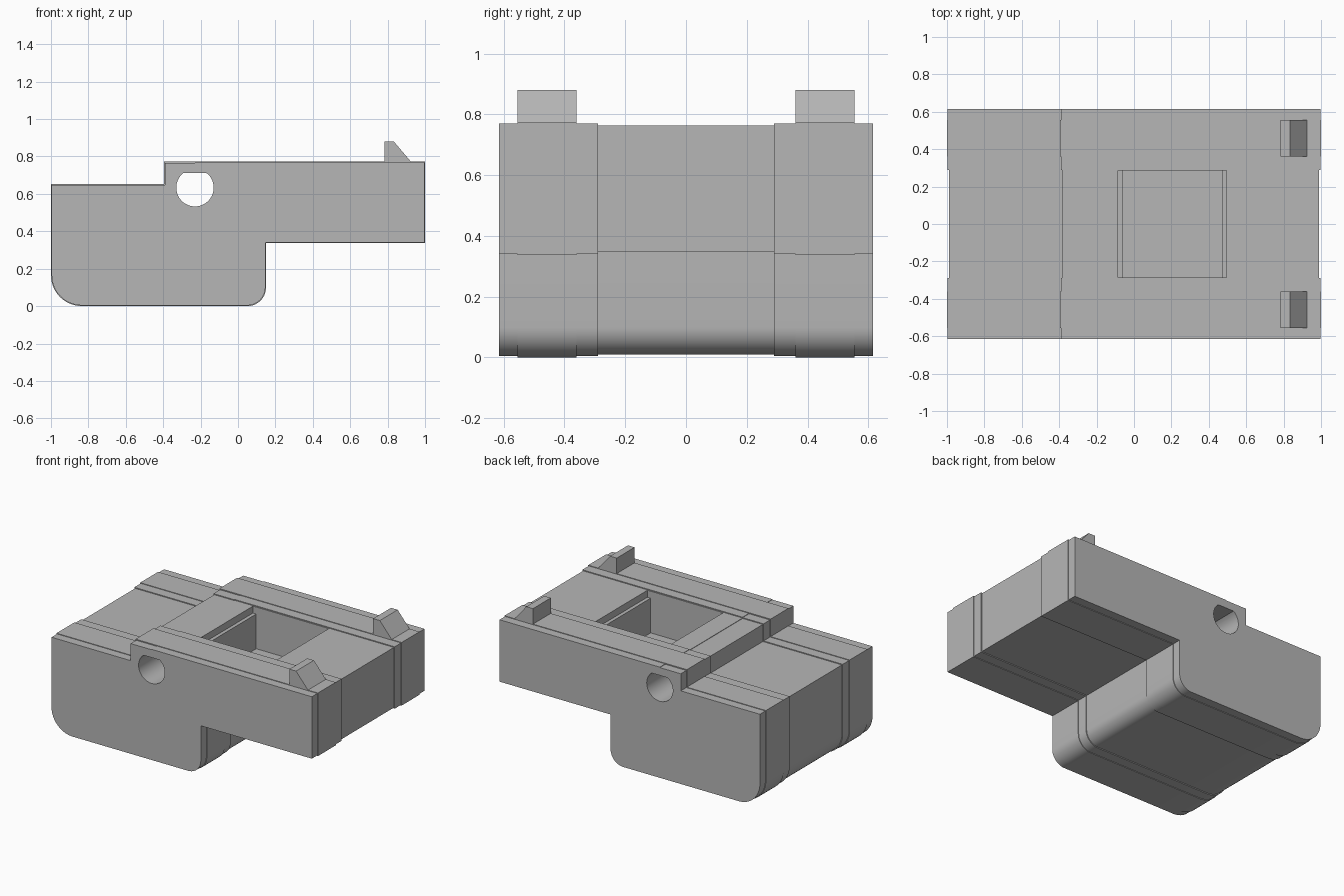
import bpy
import bmesh
from math import sin, cos, pi, radians

if "Cube" in bpy.data.objects:
    bpy.data.objects.remove(bpy.data.objects["Cube"], do_unlink=True)

grey = bpy.data.materials.new("plain grey")
grey.use_nodes = True
GREY = (0.47, 0.47, 0.47, 1)
grey.diffuse_color = GREY
grey.node_tree.nodes["Principled BSDF"].inputs["Base Color"].default_value = GREY


def arc(cx, cz, r, start, end, steps=12):
    angles = [radians(start + (end - start) * i / steps) for i in range(steps + 1)]
    return [(cx + r * cos(a), cz + r * sin(a)) for a in angles]


def extrude_profile(name, points, y0, y1):
    """Extrude an x-z outline between two y positions."""
    bm = bmesh.new()
    face = bm.faces.new([bm.verts.new((x, y0, z)) for x, z in points])
    result = bmesh.ops.extrude_face_region(bm, geom=[face])
    moved = [v for v in result["geom"] if isinstance(v, bmesh.types.BMVert)]
    bmesh.ops.translate(bm, verts=moved, vec=(0, y1 - y0, 0))
    bmesh.ops.recalc_face_normals(bm, faces=bm.faces)
    mesh = bpy.data.meshes.new(name)
    bm.to_mesh(mesh)
    bm.free()
    mesh.materials.append(grey)
    obj = bpy.data.objects.new(name, mesh)
    bpy.context.collection.objects.link(obj)
    return obj


def select(obj):
    bpy.ops.object.select_all(action="DESELECT")
    obj.select_set(True)
    bpy.context.view_layer.objects.active = obj


def cut(obj, cutter):
    mod = obj.modifiers.new("cut", "BOOLEAN")
    mod.operation = "DIFFERENCE"
    mod.solver = "EXACT"
    mod.object = cutter
    select(obj)
    bpy.ops.object.modifier_apply(modifier=mod.name)


def body_outline(d, drop):
    """Stepped side outline, inset by d; drop lowers the top behind the hole."""
    top = 0.773 - d
    low = [(-1 + d, 0.652 - d), (-0.395 + d, 0.652 - d), (-0.395 + d, top - drop)]
    step = [(-0.23, top - drop), (-0.23, top)] if drop else []
    right = [(1 - d, top), (1 - d, 0.337 + d), (0.15 - d, 0.337 + d)]
    return (low + step + right
            + arc(0.05, 0.1, 0.1 - d, 0, -90)
            + arc(-0.835, 0.165, 0.165 - d, -90, -180))


# Cutters: flat-topped cross hole and stepped pocket
hole = [(x, min(z, 0.712)) for x, z in arc(-0.23, 0.633, 0.1, 0, 352.5, 47)]
hole_cutter = extrude_profile("hole_cutter", hole, -0.8, 0.8)
pocket = [(-0.085, 0.9), (-0.085, 0.715), (-0.06, 0.715), (-0.06, 0.475),
          (0.47, 0.475), (0.47, 0.715), (0.495, 0.715), (0.495, 0.9)]
pocket_cutter = extrude_profile("pocket_cutter", pocket, -0.285, 0.285)

# Centre block with the pocket
centre = extrude_profile("centre_block", body_outline(0.010, 0.003), -0.29, 0.29)
cut(centre, pocket_cutter)
slabs = [centre]

# Side slabs and hooks, mirrored left and right of the centre
for side, s in (("front", -1), ("back", 1)):
    for part, d, drop, a, b in (("inner_slab", 0.004, 0.003, 0.29, 0.36),
                                ("raised_rib", 0, 0, 0.36, 0.555),
                                ("outer_slab", 0.004, 0.003, 0.555, 0.615)):
        y0, y1 = sorted((s * a, s * b))
        slabs.append(extrude_profile(f"{side}_{part}", body_outline(d, drop), y0, y1))
    y0, y1 = sorted((s * 0.36, s * 0.555))
    hook = [(0.782, 0.77), (0.782, 0.88), (0.833, 0.88), (0.924, 0.773), (0.924, 0.77)]
    extrude_profile(f"{side}_hook", hook, y0, y1)

for slab in slabs:
    cut(slab, hole_cutter)
    select(slab)
    bpy.ops.object.shade_smooth_by_angle(angle=radians(30))

for cutter in (hole_cutter, pocket_cutter):
    bpy.data.objects.remove(cutter, do_unlink=True)
